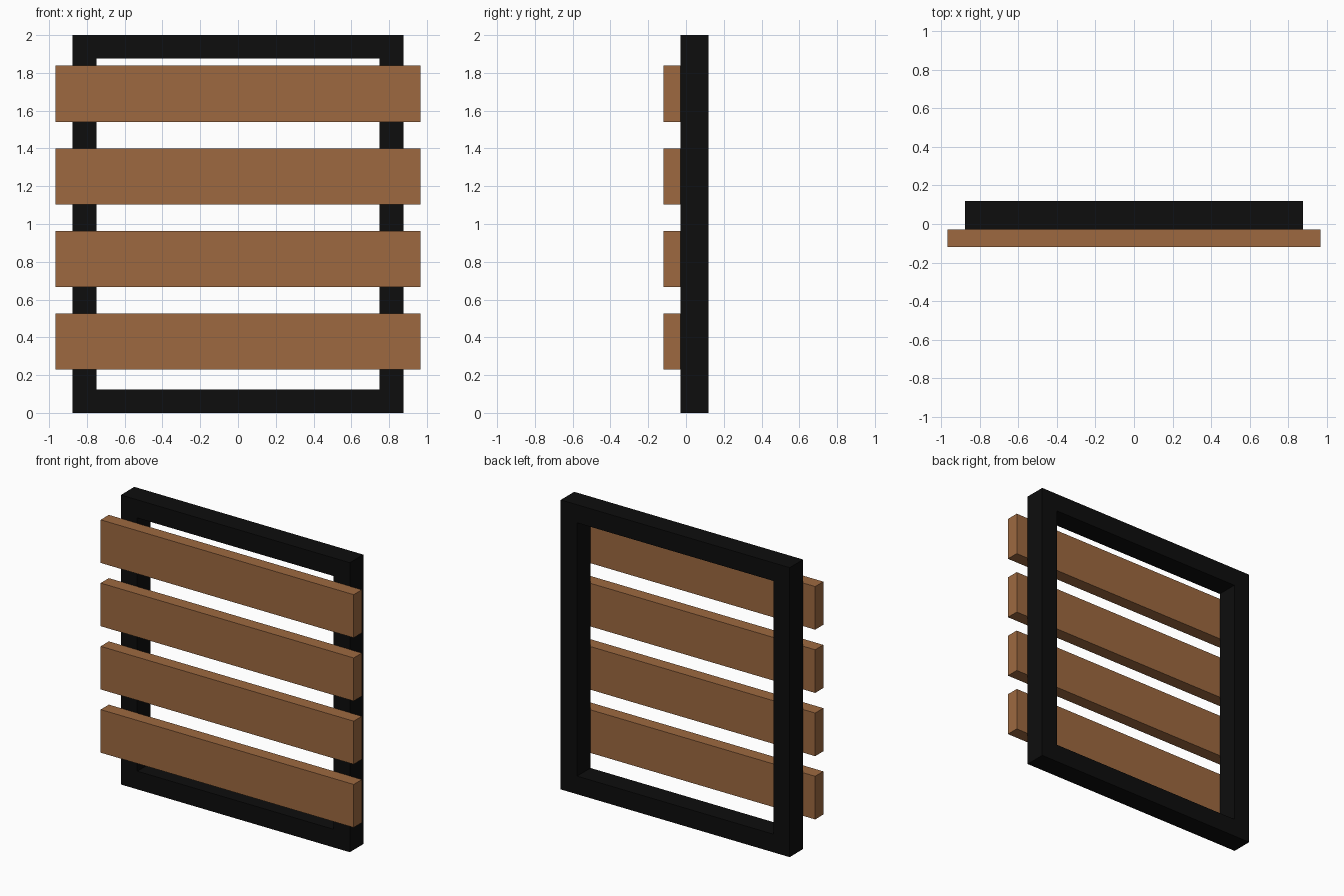
import bpy
import bmesh

if "Cube" in bpy.data.objects:
    bpy.data.objects.remove(bpy.data.objects["Cube"])

FRAME_FRONT, FRAME_BACK = -0.029, 0.118
PLANK_FRONT = -0.118


def material(name, color):
    mat = bpy.data.materials.new(name)
    mat.diffuse_color = color
    mat.use_nodes = True
    mat.node_tree.nodes["Principled BSDF"].inputs["Base Color"].default_value = mat.diffuse_color
    return mat


def finish(name, bm, mat):
    bmesh.ops.recalc_face_normals(bm, faces=bm.faces)
    mesh = bpy.data.meshes.new(name)
    bm.to_mesh(mesh)
    bm.free()
    mesh.materials.append(mat)
    obj = bpy.data.objects.new(name, mesh)
    bpy.context.collection.objects.link(obj)
    return obj


black = material("black_metal", (0.004, 0.004, 0.004, 1))
wood = material("brown_wood", (0.337, 0.141, 0.051, 1))

# Rectangular frame: mitred ring extruded from front to back
bm = bmesh.new()


def rectangle(half_width, bottom, top):
    corners = [(-half_width, bottom), (half_width, bottom),
               (half_width, top), (-half_width, top)]
    return [bm.verts.new((x, FRAME_FRONT, z)) for x, z in corners]


outer = rectangle(0.875, 0.0, 2.0)
inner = rectangle(0.75, 0.125, 1.875)
ring = []
for i in range(4):
    j = (i + 1) % 4
    ring.append(bm.faces.new((outer[i], outer[j], inner[j], inner[i])))
# Keep the front faces while extruding the back
back = bmesh.ops.extrude_face_region(bm, geom=ring, use_keep_orig=True)["geom"]
bmesh.ops.translate(bm, vec=(0, FRAME_BACK - FRAME_FRONT, 0),
                    verts=[g for g in back if isinstance(g, bmesh.types.BMVert)])
finish("frame", bm, black)

# Four evenly spaced planks fixed to the front of the frame
for i in range(4):
    bm = bmesh.new()
    bmesh.ops.create_cube(bm, size=1)
    bmesh.ops.scale(bm, vec=(1.934, FRAME_FRONT - PLANK_FRONT, 0.298), verts=bm.verts)
    plank = finish(f"plank_{i + 1}", bm, wood)
    plank.location = (0, (FRAME_FRONT + PLANK_FRONT) / 2, 0.378 + i * 0.437)
